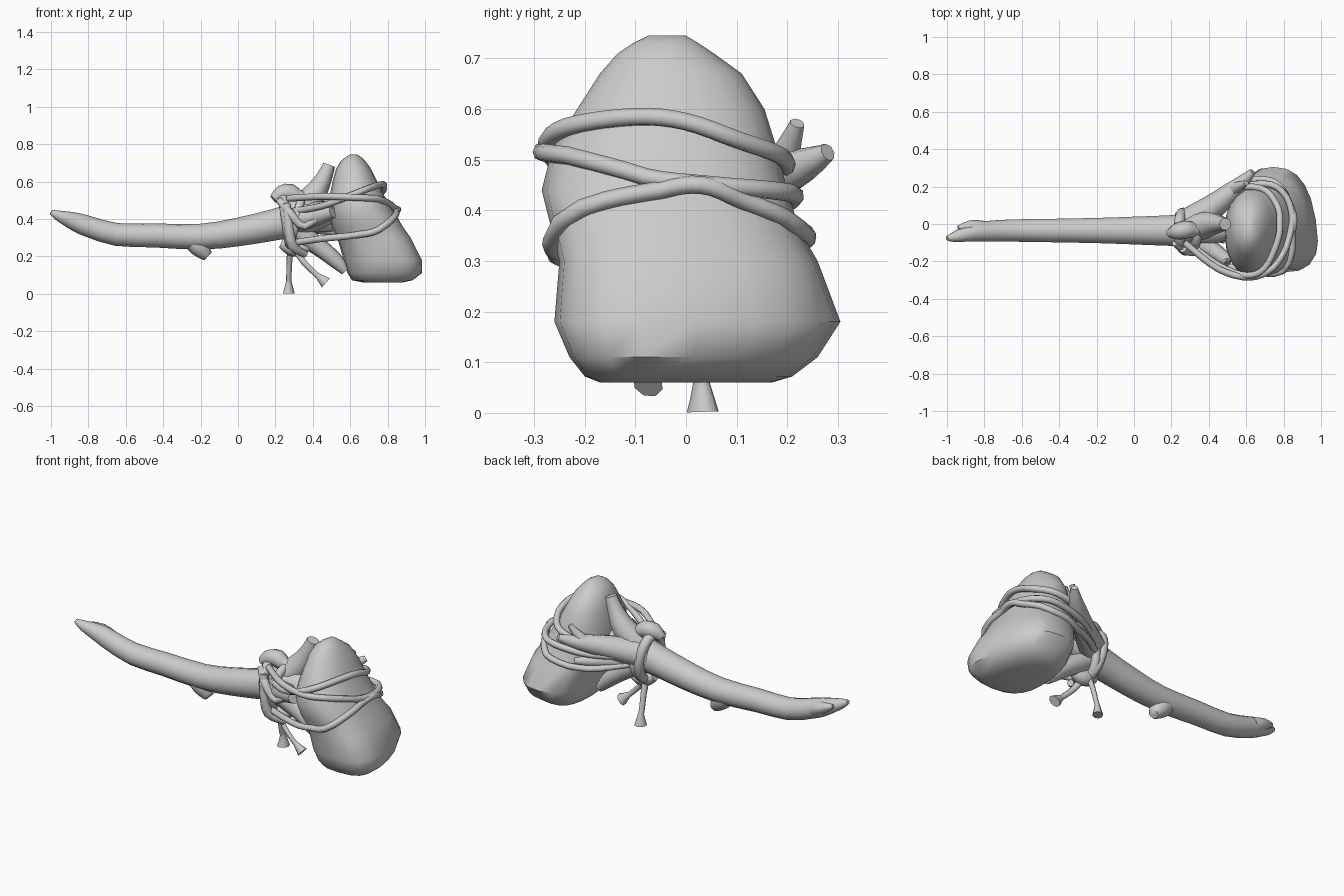
import bpy, bmesh, math
from mathutils import Vector
from mathutils.bvhtree import BVHTree

grey = bpy.data.materials.new("plain grey")
grey.diffuse_color = (0.6, 0.6, 0.6, 1)


def finish(name, bm, angle=62):
    bmesh.ops.recalc_face_normals(bm, faces=bm.faces)
    me = bpy.data.meshes.new(name)
    bm.to_mesh(me)
    ob = bpy.data.objects.new(name, me)
    bpy.context.collection.objects.link(ob)
    me.materials.append(grey)
    bpy.ops.object.select_all(action='DESELECT')
    bpy.context.view_layer.objects.active = ob
    ob.select_set(True)
    bpy.ops.object.shade_smooth_by_angle(angle=math.radians(angle))
    return ob


def skin(bm, rings):
    n = len(rings[0])
    vs = [[bm.verts.new(p) for p in r] for r in rings]
    for a, b in zip(vs, vs[1:]):
        for i in range(n):
            bm.faces.new((a[i], a[(i + 1) % n], b[(i + 1) % n], b[i]))
    bm.faces.new(vs[0][::-1])
    bm.faces.new(vs[-1])


def smooth_path(pts, steps):
    """Catmull-Rom sampling of position and radius."""
    p = [Vector(q) for q in pts]
    p = [p[0]] + p + [p[-1]]
    out = []
    for a, b, c, d in zip(p, p[1:], p[2:], p[3:]):
        for s in range(steps):
            t = s / steps
            out.append(0.5 * (2 * b + (c - a) * t + (2 * a - 5 * b + 4 * c - d) * t * t
                              + (3 * b - a - 3 * c + d) * t ** 3))
    return out + [p[-1]]


def tube(name, pts, sides=8, steps=3, avoid=None, squash=1.0):
    """Tube through (x, y, z, radius) points, pushed clear of the stone if asked."""
    path = smooth_path(pts, steps)
    cs, rs = [q.xyz for q in path], [q.w for q in path]
    if avoid:
        for i, c in enumerate(cs):
            loc, nor, _, _ = avoid.find_nearest(c)
            if (c - loc).dot(nor) < rs[i] * 0.5:
                cs[i] = loc + nor * rs[i] * 0.5
    rings, u = [], None
    for i, c in enumerate(cs):
        t = (cs[min(i + 1, len(cs) - 1)] - cs[max(i - 1, 0)]).normalized()
        if u is None:
            u = t.orthogonal() if abs(t.z) > 0.9 else Vector((0, 0, 1))
        u = (u - t * u.dot(t)).normalized()
        v = t.cross(u)
        rings.append([c + rs[i] * (math.cos(k) * u + squash * math.sin(k) * v)
                      for k in (2 * math.pi * j / sides for j in range(sides))])
    bm = bmesh.new()
    skin(bm, rings)
    return finish(name, bm)


# Stone head: rounded, slightly skewed sections (z, x0, x1, y0, y1, roundness)
sections = [(0.06, 0.67, 0.85, -0.17, 0.17, 2.6), (0.072, 0.61, 0.91, -0.20, 0.21, 2.7),
            (0.11, 0.585, 0.965, -0.23, 0.26, 2.7), (0.18, 0.565, 0.972, -0.26, 0.305, 2.6),
            (0.30, 0.53, 0.92, -0.25, 0.26, 2.6), (0.36, 0.50, 0.88, -0.265, 0.225, 2.5),
            (0.44, 0.485, 0.835, -0.285, 0.20, 2.3), (0.52, 0.49, 0.785, -0.265, 0.18, 2.2),
            (0.60, 0.505, 0.745, -0.215, 0.155, 2.1), (0.67, 0.525, 0.71, -0.17, 0.11, 2.1),
            (0.71, 0.55, 0.68, -0.135, 0.055, 2.0), (0.73, 0.575, 0.66, -0.105, 0.025, 2.0),
            (0.745, 0.60, 0.635, -0.075, 0.0, 2.0)]
rings = []
for z, x0, x1, y0, y1, e in sections:
    ring = []
    for j in range(20):
        k = 2 * math.pi * j / 20
        c, s = math.cos(k), math.sin(k)
        x = math.copysign(abs(c) ** (2 / e), c)
        y = math.copysign(abs(s) ** (2 / e), s)
        skew = -0.08 * y * max(0, 1 - z / 0.45) * (0.5 + 0.5 * x)
        ring.append(((x0 + x1) / 2 + x * (x1 - x0) / 2 + skew,
                     (y0 + y1) / 2 + y * (y1 - y0) / 2, z))
    rings.append(ring)
bm = bmesh.new()
skin(bm, rings)
bmesh.ops.recalc_face_normals(bm, faces=bm.faces)
stone = BVHTree.FromBMesh(bm)
finish("stone_head", bm, 50)

# Wooden handle with a broken tip and a knot stub underneath
tube("handle", [(-1.0, -0.075, 0.437, 0.012), (-0.96, -0.07, 0.418, 0.028),
                (-0.87, -0.045, 0.385, 0.05), (-0.80, -0.04, 0.36, 0.056),
                (-0.65, -0.035, 0.317, 0.061), (-0.45, -0.035, 0.312, 0.064),
                (-0.2, -0.035, 0.305, 0.069), (0.0, -0.035, 0.33, 0.076),
                (0.2, -0.035, 0.37, 0.084), (0.32, -0.03, 0.40, 0.092),
                (0.42, -0.03, 0.42, 0.08), (0.5, -0.03, 0.43, 0.055)], 14, 2)
tube("handle_tip_chip", [(-0.82, -0.025, 0.37, 0.045), (-0.88, -0.012, 0.395, 0.032),
                         (-0.94, -0.02, 0.415, 0.012)], 8, 2)
tube("handle_knot", [(-0.26, -0.035, 0.30, 0.05), (-0.21, -0.035, 0.255, 0.055),
                     (-0.18, -0.035, 0.22, 0.042), (-0.16, -0.035, 0.20, 0.028)], 10, 2)

# Forked branch ends gripping the stone
tube("upper_branch", [(0.3, -0.03, 0.42, 0.08), (0.4, 0.0, 0.52, 0.068),
                      (0.455, 0.0, 0.61, 0.047), (0.488, 0.0, 0.69, 0.034)], 8, 2)
tube("back_branch", [(0.26, -0.01, 0.40, 0.08), (0.42, 0.09, 0.44, 0.068),
                     (0.53, 0.18, 0.47, 0.05), (0.59, 0.235, 0.49, 0.034),
                     (0.635, 0.28, 0.515, 0.018)], 8, 2)
tube("back_branch_prong", [(0.52, 0.18, 0.47, 0.04), (0.57, 0.205, 0.53, 0.024),
                           (0.60, 0.22, 0.572, 0.015)], 8, 2)
tube("back_lower_prong", [(0.3, 0.0, 0.38, 0.06), (0.42, 0.1, 0.37, 0.042),
                          (0.52, 0.17, 0.365, 0.03), (0.58, 0.2, 0.36, 0.018)], 8, 2)
tube("front_branch", [(0.28, -0.06, 0.39, 0.07), (0.40, -0.13, 0.41, 0.055),
                      (0.51, -0.205, 0.44, 0.036)], 8, 2)
tube("lower_branch", [(0.3, -0.03, 0.34, 0.065), (0.42, -0.02, 0.26, 0.05),
                      (0.52, -0.02, 0.18, 0.042), (0.575, -0.02, 0.12, 0.025)], 8, 2)

# Rope bands around the stone
bands = {
    "upper_band": [(0.29, -0.1, 0.44), (0.45, -0.22, 0.47), (0.6, -0.275, 0.525),
                   (0.7, -0.235, 0.565), (0.765, -0.1, 0.585), (0.78, 0.0, 0.575),
                   (0.765, 0.1, 0.54), (0.68, 0.19, 0.505), (0.5, 0.18, 0.47), (0.3, 0.05, 0.45)],
    "middle_band": [(0.27, -0.1, 0.51), (0.45, -0.24, 0.52), (0.62, -0.285, 0.515),
                    (0.74, -0.23, 0.505), (0.825, -0.08, 0.465), (0.845, 0.05, 0.45),
                    (0.80, 0.165, 0.44), (0.7, 0.215, 0.43), (0.5, 0.18, 0.41), (0.3, 0.05, 0.40)],
    "lower_band": [(0.28, -0.1, 0.27), (0.45, -0.2, 0.295), (0.6, -0.255, 0.31),
                   (0.72, -0.24, 0.335), (0.81, -0.15, 0.40), (0.845, -0.05, 0.44),
                   (0.855, 0.03, 0.45), (0.835, 0.1, 0.425), (0.78, 0.18, 0.38),
                   (0.7, 0.22, 0.34), (0.5, 0.19, 0.33), (0.3, 0.05, 0.36)]}
for name, pts in bands.items():
    tube(name, [p + (0.018,) for p in pts], 8, 4, stone)

# Wrapping around the handle: upright loops, a crossing strand and lumps
for n, (x, lean, r) in enumerate([(0.26, 0.02, 0.028), (0.31, -0.03, 0.024)]):
    loop = []
    for j in range(13):
        k = 2 * math.pi * j / 12
        loop.append((x - lean * math.cos(k), -0.035 + 0.095 * math.sin(k),
                     0.385 + 0.13 * math.cos(k), r))
    tube("handle_wrap_%d" % (n + 1), loop, 8, 2)
tube("crossing_strand", [(0.22, -0.1, 0.5, 0.02), (0.28, -0.145, 0.43, 0.024),
                         (0.36, -0.155, 0.36, 0.02), (0.5, -0.2, 0.47, 0.016)], 8, 3)
tube("side_strand", [(0.26, -0.13, 0.48, 0.022), (0.27, -0.145, 0.38, 0.024),
                     (0.29, -0.13, 0.26, 0.028), (0.36, -0.08, 0.21, 0.018)], 8, 3)
tube("top_lump", [(0.19, -0.05, 0.505, 0.025), (0.23, -0.04, 0.535, 0.044),
                  (0.28, -0.03, 0.54, 0.048), (0.33, -0.03, 0.515, 0.038),
                  (0.42, -0.02, 0.52, 0.02)], 8, 2)
tube("bottom_lump", [(0.23, -0.04, 0.27, 0.025), (0.28, -0.04, 0.25, 0.045),
                     (0.33, -0.04, 0.24, 0.04), (0.38, -0.04, 0.25, 0.02)], 8, 2)

# Dangling rope ends with flared tassels
tube("long_rope_end", [(0.28, -0.03, 0.25, 0.02), (0.275, 0.0, 0.17, 0.017),
                       (0.272, 0.02, 0.09, 0.016), (0.272, 0.03, 0.06, 0.018),
                       (0.272, 0.033, 0.002, 0.035)], 8, 2, None, 0.8)
tube("short_rope_end", [(0.31, -0.05, 0.23, 0.02), (0.35, -0.07, 0.17, 0.017),
                        (0.41, -0.075, 0.11, 0.016), (0.43, -0.075, 0.093, 0.018),
                        (0.47, -0.075, 0.058, 0.036)], 8, 2, None, 0.8)
